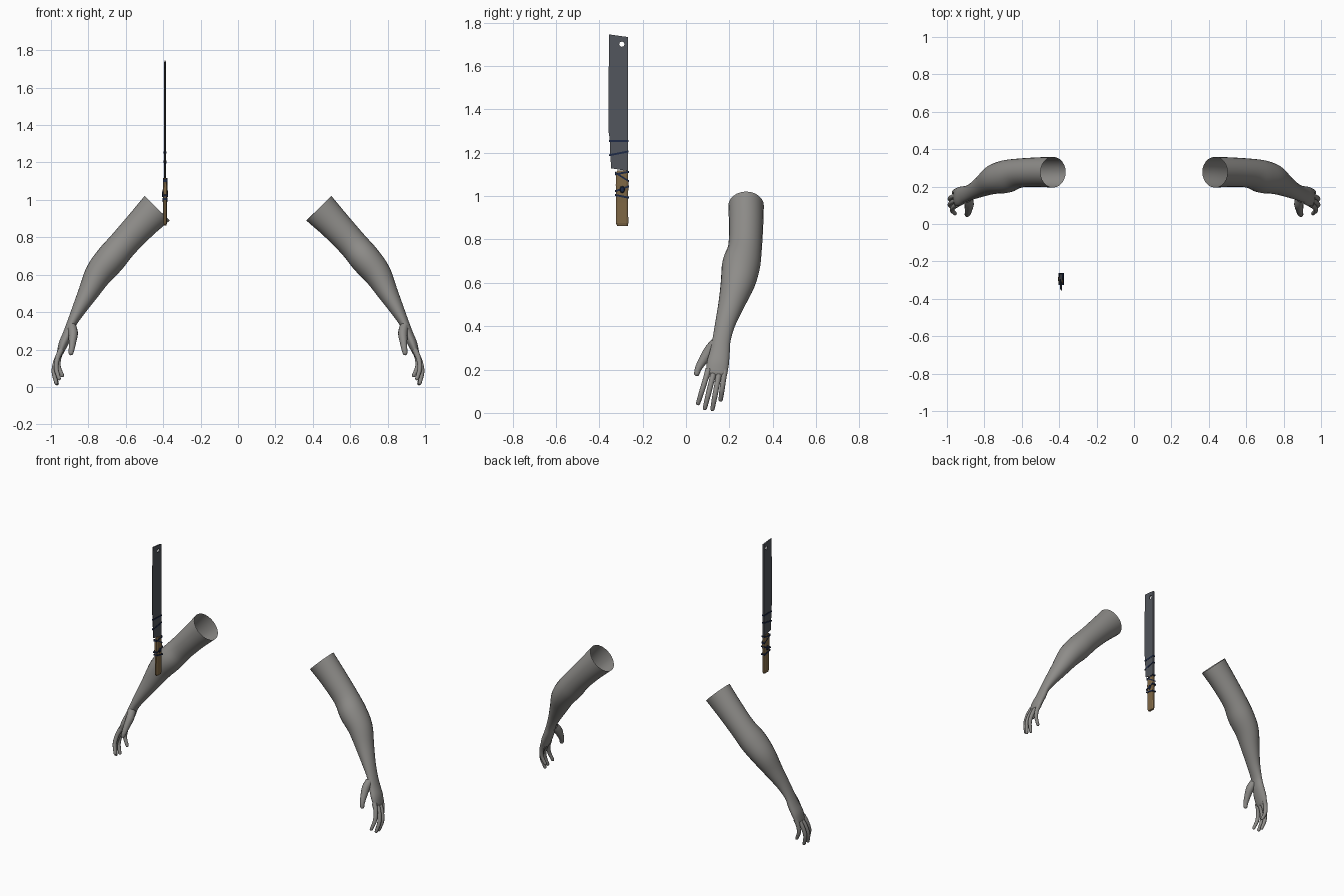
import bpy, bmesh, math
from mathutils import Vector

if "Cube" in bpy.data.objects:
    bpy.data.objects.remove(bpy.data.objects["Cube"])

def material(name, rgb):
    m = bpy.data.materials.new(name)
    m.diffuse_color = (*rgb, 1)
    m.use_nodes = True
    m.node_tree.nodes["Principled BSDF"].inputs["Base Color"].default_value = m.diffuse_color
    return m

SKIN = material("grey_skin", (0.27, 0.263, 0.25))
STEEL = material("dark_steel", (0.085, 0.092, 0.108))
WOOD = material("brown_wood", (0.21, 0.135, 0.06))
CORD = material("navy_cord", (0.012, 0.022, 0.06))

def finish(bm, name, mat, smooth=False):
    bmesh.ops.recalc_face_normals(bm, faces=bm.faces)
    me = bpy.data.meshes.new(name)
    bm.to_mesh(me)
    bm.free()
    ob = bpy.data.objects.new(name, me)
    bpy.context.collection.objects.link(ob)
    me.materials.append(mat)
    if smooth:
        for p in me.polygons:
            p.use_smooth = True
    return ob

def spline(keys, steps):
    """Catmull-Rom through rows of (x, y, z, normal radius, side radius)."""
    k = [Vector(r) for r in keys]
    k = [2 * k[0] - k[1]] + k + [2 * k[-1] - k[-2]]
    out = []
    for i in range(1, len(k) - 2):
        a, b, c, d = k[i - 1:i + 3]
        for s in range(steps):
            t = s / steps
            out.append(0.5 * (2 * b + (c - a) * t + (2 * a - 5 * b + 4 * c - d) * t * t
                              + (3 * b - a - 3 * c + d) * t ** 3))
    return out + [k[-2]]

def limb(bm, keys, sides, steps=4):
    """Tube along a path, open at the start and rounded at the end."""
    rows = spline(keys, steps)
    pts = [Vector(r[:3]) for r in rows]
    rings = []

    def ring(p, t, rn, rs):
        side = (Vector((0, 1, 0)) - t * t.y).normalized()
        nor = side.cross(t)
        rings.append([bm.verts.new(p + nor * rn * math.cos(a) + side * rs * math.sin(a))
                      for a in (2 * math.pi * j / sides for j in range(sides))])

    for i, r in enumerate(rows):
        t = (pts[min(i + 1, len(pts) - 1)] - pts[max(i - 1, 0)]).normalized()
        ring(pts[i], t, r[3], r[4])
    for deg in (30, 60, 82):
        a = math.radians(deg)
        ring(pts[-1] + t * r[3] * math.sin(a), t, r[3] * math.cos(a), r[4] * math.cos(a))
    for p, q in zip(rings, rings[1:]):
        for j in range(sides):
            n = (j + 1) % sides
            bm.faces.new((p[j], p[n], q[n], q[j]))
    bm.faces.new(rings[-1])

# Arms: sleeve-like open tube from upper arm to palm, then digits, mirrored
bm = bmesh.new()
limb(bm, [(.4325, .277, .955, .094, .082), (.52, .277, .865, .084, .079),
          (.615, .272, .762, .079, .078), (.68, .255, .685, .082, .088),
          (.745, .24, .605, .074, .08), (.80, .21, .505, .055, .061),
          (.85, .182, .415, .038, .047), (.89, .164, .338, .026, .042),
          (.912, .156, .28, .026, .046), (.934, .147, .23, .025, .051),
          (.95, .142, .185, .018, .048)], 24)
# Fingers: (base y, base z, tip x, tip y, tip z, bow x)
for by, bz, tx, ty, tz, mx in ((.104, .20, .957, .056, .045, .972),
                               (.129, .19, .972, .087, .022, .984),
                               (.154, .19, .968, .122, .018, .984),
                               (.178, .195, .94, .160, .062, .960)):
    limb(bm, [(.945, by, bz, .016, .015),
              (.6 * mx + .4 * .955, by * .7 + ty * .3, bz * .7 + tz * .3, .0135, .0125),
              (mx, by * .35 + ty * .65, bz * .35 + tz * .65, .0125, .012),
              (tx, ty, tz, .010, .010)], 12)
# Thumb
limb(bm, [(.888, .138, .322, .024, .026), (.881, .108, .285, .025, .027),
          (.885, .077, .24, .020, .021), (.889, .057, .205, .016, .016),
          (.893, .050, .182, .013, .013)], 14)
arms = finish(bm, "arms", SKIN, True)
arms.modifiers.new("mirror", 'MIRROR').use_axis = (True, False, False)

KX = -0.39  # knife plane

# Blade: outline with a hanging hole, thinned toward the cutting edge
cu = bpy.data.curves.new("blade_outline", 'CURVE')
cu.dimensions = '2D'
cu.fill_mode = 'BOTH'
cu.extrude = 1.0
outline = [(-.354, 1.745), (-.267, 1.733), (-.267, 1.115), (-.345, 1.128),
           (-.35, 1.20), (-.352, 1.265), (-.358, 1.30), (-.358, 1.48)]
hole = [(-.296 + .012 * math.cos(a), 1.70 + .012 * math.sin(a))
        for a in (2 * math.pi * i / 12 for i in range(12))]
for loop in (outline, hole):
    sp = cu.splines.new('POLY')
    sp.points.add(len(loop) - 1)
    for p, (u, v) in zip(sp.points, loop):
        p.co = (u, v, 0, 1)
    sp.use_cyclic_u = True
blade = bpy.data.objects.new("blade", cu)
bpy.context.collection.objects.link(blade)
bpy.context.view_layer.objects.active = blade
blade.select_set(True)
bpy.ops.object.convert(target='MESH')
blade = bpy.context.view_layer.objects.active
bm = bmesh.new()
bm.from_mesh(blade.data)
bmesh.ops.remove_doubles(bm, verts=bm.verts, dist=1e-5)
for v in bm.verts:
    u, z, w = v.co
    half = .0012 + .0045 * (u + .358) / .091
    v.co = (KX + math.copysign(half, w), u, z)
bmesh.ops.recalc_face_normals(bm, faces=bm.faces)
bm.to_mesh(blade.data)
bm.free()
blade.data.materials.clear()
blade.data.materials.append(STEEL)
for p in blade.data.polygons:
    p.use_smooth = False
    p.material_index = 0

# Handle: chamfered wooden grip with a worn lower end
bm = bmesh.new()
rings = []
for z, front, back, half in ((.862, -.317, -.268, .007), (.875, -.323, -.266, .010),
                             (.97, -.322, -.267, .010), (1.05, -.324, -.266, .0125),
                             (1.10, -.323, -.267, .011), (1.118, -.318, -.27, .008)):
    c = .008
    sec = [(half, front + c), (half, back - c), (half - .005, back), (-half + .005, back),
           (-half, back - c), (-half, front + c), (-half + .005, front), (half - .005, front)]
    rings.append([bm.verts.new((KX + x, y, z)) for x, y in sec])
for p, q in zip(rings, rings[1:]):
    for j in range(8):
        n = (j + 1) % 8
        bm.faces.new((p[j], p[n], q[n], q[j]))
bm.faces.new(rings[0])
bm.faces.new(rings[-1])
finish(bm, "handle", WOOD)

# Cord wraps: slanted bands (front y, back y, front z, back z, front half, back half)
bm = bmesh.new()
for y0, y1, z0, z1, h0, h1 in ((-.354, -.264, 1.253, 1.254, .004, .008),
                               (-.354, -.264, 1.188, 1.206, .004, .008),
                               (-.327, -.263, 1.108, 1.068, .012, .012),
                               (-.327, -.263, 1.100, 1.112, .012, .012),
                               (-.327, -.263, 1.022, 1.045, .0145, .0145),
                               (-.327, -.263, 1.005, .992, .0135, .0135)):
    box = bmesh.ops.create_cube(bm, size=2)["verts"]
    for v in box:
        sx, sy, sz = v.co
        y, z, h = (y0, z0, h0) if sy < 0 else (y1, z1, h1)
        v.co = (KX + sx * h, y, z + sz * .0045)
# Knot on both grip faces
for s in (-1, 1):
    knot = bmesh.ops.create_cone(bm, cap_ends=True, segments=10, radius1=.013,
                                 radius2=.009, depth=.006)["verts"]
    for v in knot:
        a, b, c = v.co
        v.co = (KX + s * (.014 + c), -.294 + a, 1.03 + b * 1.3)
finish(bm, "cord_wraps", CORD)
